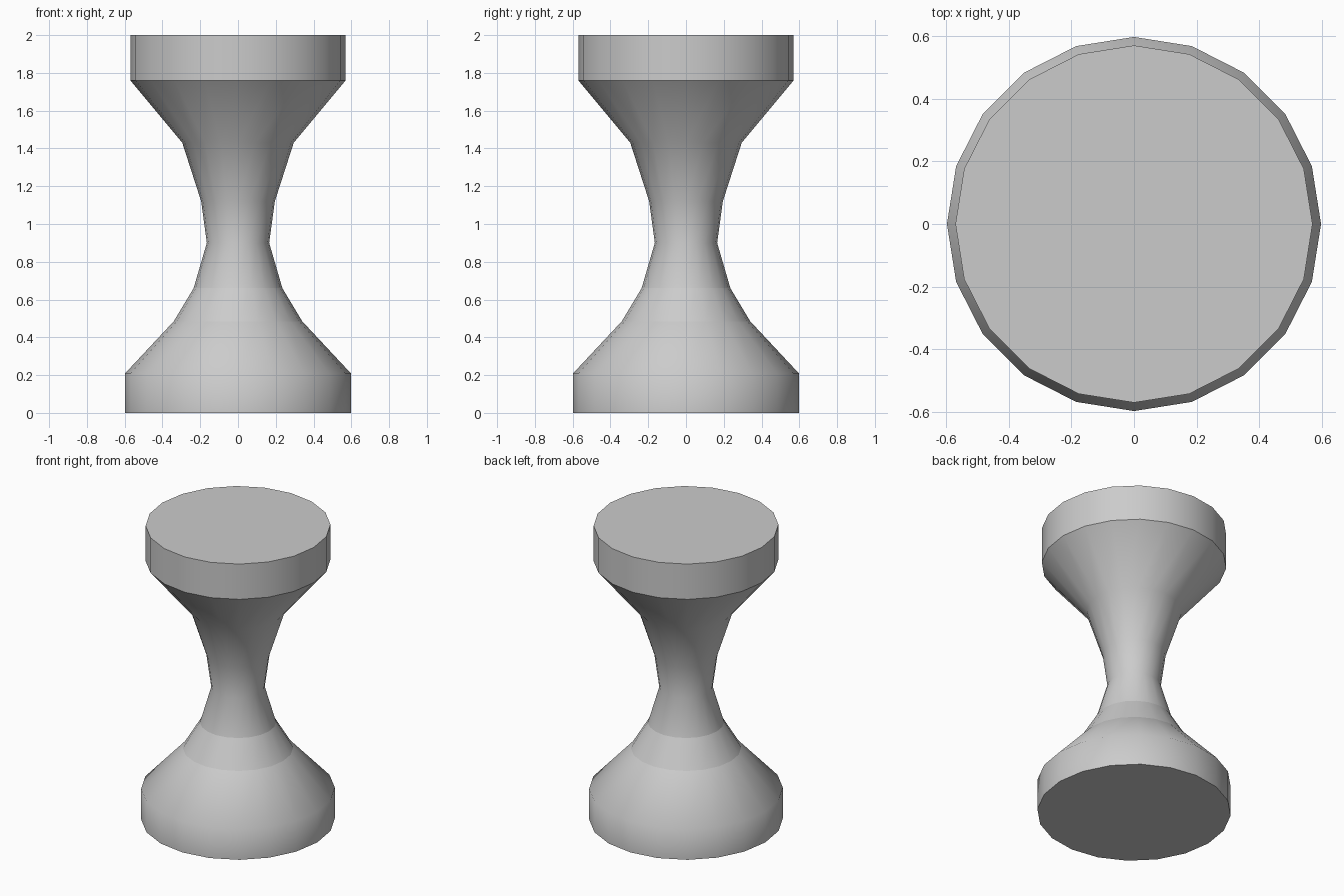
import bpy, bmesh, math

if "Cube" in bpy.data.objects:
    bpy.data.objects.remove(bpy.data.objects["Cube"])

SIDES = 20

# Profile of the turned body: radius, height, hard edge at this ring
PROFILE = [
    (0.597, 0.00, True), (0.597, 0.21, False),
    (0.34, 0.485, True), (0.235, 0.66, True),
    (0.165, 0.90, False), (0.195, 1.12, False), (0.295, 1.43, False),
    (0.57, 1.76, True), (0.57, 2.00, True),
]


def lathe(name, profile):
    bm = bmesh.new()
    rings = []
    for r, z, _ in profile:
        rings.append([bm.verts.new((r * math.cos(i * math.tau / SIDES),
                                    r * math.sin(i * math.tau / SIDES), z))
                      for i in range(SIDES)])
    # Side walls
    for low, high in zip(rings, rings[1:]):
        for i in range(SIDES):
            j = (i + 1) % SIDES
            bm.faces.new((low[i], low[j], high[j], high[i])).smooth = True
    # Flat end caps
    bm.faces.new(rings[0][::-1])
    bm.faces.new(rings[-1])
    # Hard rings between the turned sections
    for ring, (_, _, hard) in zip(rings, profile):
        for i in range(SIDES):
            bm.edges.get((ring[i], ring[(i + 1) % SIDES])).smooth = not hard
    mesh = bpy.data.meshes.new(name)
    bm.to_mesh(mesh)
    bm.free()
    obj = bpy.data.objects.new(name, mesh)
    bpy.context.collection.objects.link(obj)
    return obj


# Waisted pedestal with drum-shaped top and base
lathe("waisted_pedestal", PROFILE)
